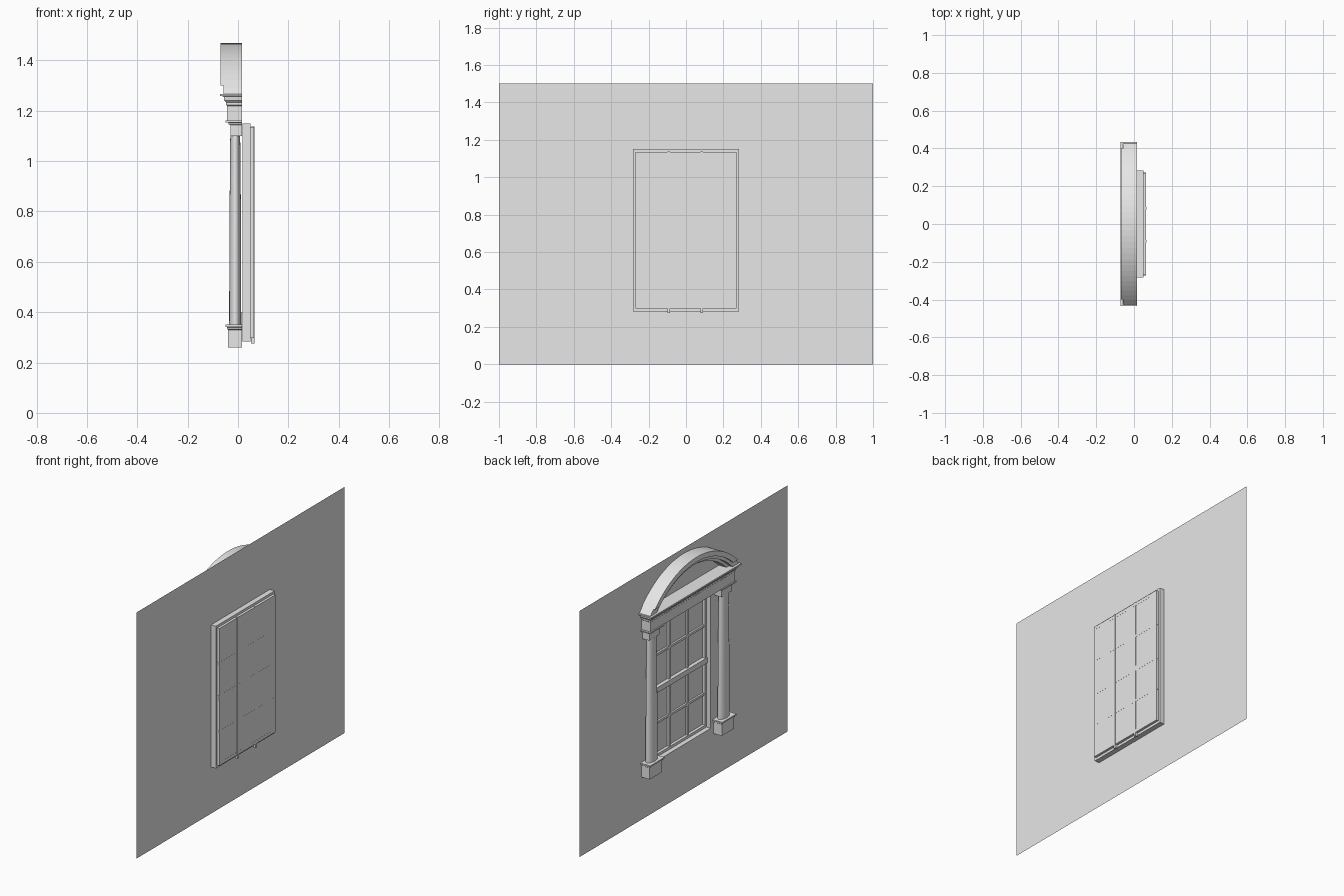
import bpy, bmesh, math

if "Cube" in bpy.data.objects:
    bpy.data.objects.remove(bpy.data.objects["Cube"], do_unlink=True)

GREY = (0.8, 0.8, 0.8, 1)
stone = bpy.data.materials.new("plain_grey")
stone.use_nodes = True
stone.diffuse_color = GREY
stone.node_tree.nodes["Principled BSDF"].inputs["Base Color"].default_value = GREY

WALL_X = 0.017
BACK_X = 0.016


def finish(name, bm, smooth=False, solid=True):
    if solid:
        bmesh.ops.recalc_face_normals(bm, faces=bm.faces)
    mesh = bpy.data.meshes.new(name)
    bm.to_mesh(mesh)
    bm.free()
    mesh.materials.append(stone)
    obj = bpy.data.objects.new(name, mesh)
    bpy.context.collection.objects.link(obj)
    if smooth:
        bpy.ops.object.select_all(action="DESELECT")
        obj.select_set(True)
        bpy.context.view_layer.objects.active = obj
        bpy.ops.object.shade_smooth_by_angle(angle=math.radians(35))
    return obj


def loft(bm, rings, closed=False):
    """Bridge equal rings of points; cap the ends unless closed."""
    rows = [[bm.verts.new(p) for p in ring] for ring in rings]
    n = len(rows[0])
    pairs = list(zip(rows, rows[1:]))
    if closed:
        pairs.append((rows[-1], rows[0]))
    for a, b in pairs:
        for i in range(n):
            j = (i + 1) % n
            bm.faces.new((a[i], a[j], b[j], b[i]))
    if not closed:
        bm.faces.new(rows[0])
        bm.faces.new(rows[-1])


def box(name, x0, x1, y0, y1, z0, z1):
    bm = bmesh.new()
    loft(bm, [[(x0, y0, z), (x1, y0, z), (x1, y1, z), (x0, y1, z)] for z in (z0, z1)])
    return finish(name, bm)


def moulding(name, yc, hw, steps):
    """Block against the wall whose front and ends follow (height, projection) steps."""
    bm = bmesh.new()
    loft(bm, [[(BACK_X, yc - hw - p, z), (BACK_X - p, yc - hw - p, z),
               (BACK_X - p, yc + hw + p, z), (BACK_X, yc + hw + p, z)] for z, p in steps])
    return finish(name, bm)


def rect(x, hy, z0, z1):
    return [(x, -hy, z0), (x, hy, z0), (x, hy, z1), (x, -hy, z1)]


def frame(name, x0, x1, outer, inner):
    bm = bmesh.new()
    loft(bm, [rect(x0, *outer), rect(x1, *outer), rect(x1, *inner), rect(x0, *inner)], closed=True)
    return finish(name, bm)


def arch(name, x_front, r_out, r_in, z_start, segments=28):
    """Segmental band with level feet at z_start."""
    zc = 0.9075
    rings = []
    spread_out = math.acos((z_start - zc) / r_out)
    spread_in = math.acos(min(1, (z_start - zc) / r_in))
    for i in range(segments + 1):
        t = 2 * i / segments - 1
        a, b = t * spread_out, t * spread_in
        po = (r_out * math.sin(a), zc + r_out * math.cos(a))
        pi = (r_in * math.sin(b), zc + r_in * math.cos(b))
        rings.append([(BACK_X, *po), (x_front, *po), (x_front, *pi), (BACK_X, *pi)])
    bm = bmesh.new()
    loft(bm, rings)
    return finish(name, bm)


# Wall sheet with the window opening
bm = bmesh.new()
outer = [bm.verts.new(p) for p in rect(WALL_X, 1, 0, 1.5)]
inner = [bm.verts.new(p) for p in rect(WALL_X, 0.262, 0.302, 1.13)]
for i in range(4):
    j = (i + 1) % 4
    bm.faces.new((outer[i], outer[j], inner[j], inner[i]))
finish("wall", bm, solid=False)

# Window casing, sash and glass
frame("window_casing", WALL_X, 0.049, (0.283, 0.283, 1.15), (0.262, 0.302, 1.13))
frame("window_sash", 0.046, 0.064, (0.27, 0.298, 1.135), (0.25, 0.318, 1.115))
bm = bmesh.new()
bm.faces.new([bm.verts.new(p) for p in rect(0.0635, 0.268, 0.3, 1.133)])
finish("window_glass", bm, solid=False)

# Glazing bars and meeting rail
for name, y in (("right_glazing_bar", -0.092), ("left_glazing_bar", 0.084)):
    box(name, 0.052, 0.0655, y - 0.007, y + 0.007, 0.275, 1.138)
for name, z in (("lower_cross_bar", 0.505), ("upper_cross_bar", 0.92)):
    box(name, 0.052, 0.064, -0.272, 0.272, z - 0.007, z + 0.007)
box("meeting_rail", 0.04, 0.064, -0.272, 0.272, 0.695, 0.727)

# Columns with plinths and capitals
for side, s in (("right", -1), ("left", 1)):
    y = s * 0.347
    moulding(side + "_plinth", y, 0.003,
             [(0.26, 0.055), (0.33, 0.055), (0.333, 0.059), (0.34, 0.059),
              (0.342, 0.066), (0.35, 0.066)])
    bm = bmesh.new()
    shaft = []
    for z, k in ((0.35, 1), (0.6, 0.98), (0.85, 0.92), (1.1, 0.82)):
        shaft.append([(-0.011 + 0.024 * k * math.cos(a), y + 0.047 * k * math.sin(a), z)
                      for a in (math.tau * i / 24 for i in range(24))])
    loft(bm, shaft)
    finish(side + "_column", bm, smooth=True)
    moulding(side + "_capital", y, 0.003,
             [(1.1, 0.046), (1.143, 0.046), (1.145, 0.054), (1.152, 0.054),
              (1.153, 0.066), (1.16, 0.066)])

# Entablature and cornice
moulding("entablature", 0, 0.345,
         [(1.157, 0.059), (1.218, 0.059), (1.222, 0.063), (1.232, 0.063),
          (1.24, 0.071), (1.257, 0.073), (1.258, 0.088), (1.267, 0.088)])

# Curved pediment
arch("pediment_crown", -0.07, 0.5605, 0.53, 1.3)
arch("pediment_band", -0.058, 0.557, 0.512, 1.265)
arch("pediment_inner_band", -0.035, 0.513, 0.495, 1.265)
